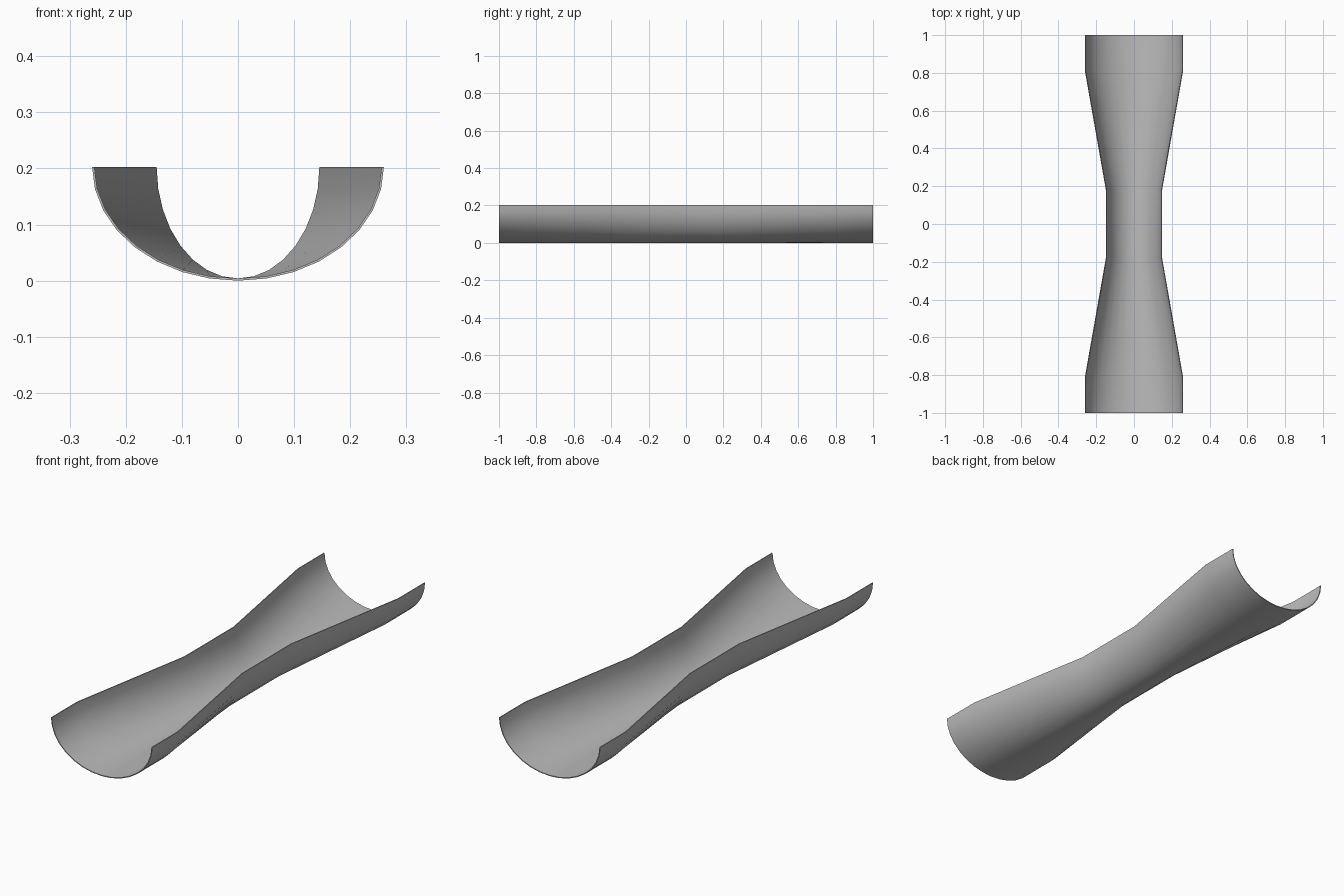
import bpy, bmesh, math

if "Cube" in bpy.data.objects:
    bpy.data.objects.remove(bpy.data.objects["Cube"])

HEIGHT, WALL, SEGMENTS = 0.203, 0.004, 16
# Stations along the trough: (y, outer half width)
STATIONS = [(-1, 0.26), (-0.81, 0.26), (-0.18, 0.149),
            (0.18, 0.149), (0.81, 0.26), (1, 0.26)]


def half_ellipse(y, half_width, inset):
    """Cross-section points from the left rim, under the belly, to the right rim."""
    pts = []
    for i in range(SEGMENTS + 1):
        a = math.pi * i / SEGMENTS
        pts.append((-(half_width - inset) * math.cos(a), y,
                    HEIGHT - (HEIGHT - inset) * math.sin(a)))
    return pts


# Closed section rings: outer arc followed by the reversed inner arc
bm = bmesh.new()
rings = []
for y, w in STATIONS:
    pts = half_ellipse(y, w, 0) + half_ellipse(y, w, WALL)[::-1]
    rings.append([bm.verts.new(p) for p in pts])

# Walls and rims between neighbouring stations
n = len(rings[0])
for a, b in zip(rings, rings[1:]):
    for i in range(n):
        j = (i + 1) % n
        bm.faces.new((a[i], a[j], b[j], b[i]))

# End strips closing the wall thickness
for ring in (rings[0], rings[-1]):
    for i in range(SEGMENTS):
        bm.faces.new((ring[i], ring[i + 1], ring[n - 2 - i], ring[n - 1 - i]))
bmesh.ops.recalc_face_normals(bm, faces=bm.faces)

mesh = bpy.data.meshes.new("waisted_trough")
bm.to_mesh(mesh)
bm.free()
trough = bpy.data.objects.new("waisted_trough", mesh)
bpy.context.collection.objects.link(trough)

# Plain grey material
grey = bpy.data.materials.new("light grey")
grey.diffuse_color = (0.5, 0.5, 0.5, 1)
grey.use_nodes = True
grey.node_tree.nodes["Principled BSDF"].inputs["Base Color"].default_value = grey.diffuse_color
mesh.materials.append(grey)

# Smooth walls with sharp rims
bpy.context.view_layer.objects.active = trough
trough.select_set(True)
bpy.ops.object.shade_smooth_by_angle(angle=math.radians(35))
